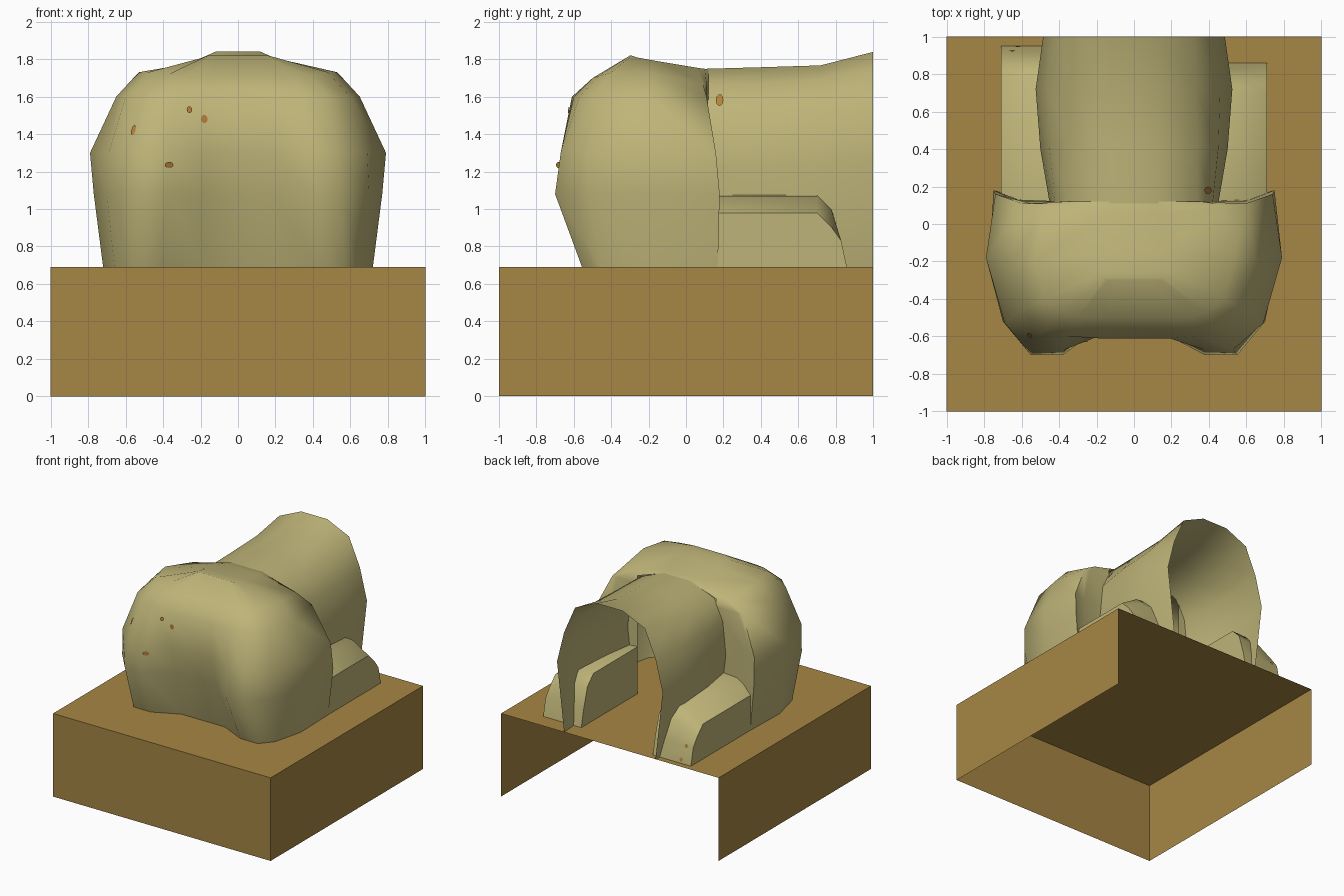
import bpy, bmesh, math
from mathutils import Vector
from mathutils.bvhtree import BVHTree

if "Cube" in bpy.data.objects:
    bpy.data.objects.remove(bpy.data.objects["Cube"])


def material(name, srgb):
    m = bpy.data.materials.new(name)
    m.diffuse_color = [((c / 255 + 0.055) / 1.055) ** 2.4 for c in srgb] + [1]
    m.use_nodes = True
    m.node_tree.nodes["Principled BSDF"].inputs["Base Color"].default_value = m.diffuse_color
    return m


BROWN = material("plinth brown", (166, 134, 67))
TAN = material("hide tan", (190, 180, 120))
RUST = material("spot rust", (182, 130, 58))


def make(name, verts, faces, mat, smooth=None):
    bm = bmesh.new()
    vs = [bm.verts.new(v) for v in verts]
    for f in faces:
        bm.faces.new([vs[i] for i in f])
    # point every shell outward
    bmesh.ops.recalc_face_normals(bm, faces=bm.faces)
    mid = sum((v.co for v in bm.verts), Vector()) / len(bm.verts)
    if sum(f.normal.dot(f.calc_center_median() - mid) * f.calc_area() for f in bm.faces) < 0:
        bmesh.ops.reverse_faces(bm, faces=bm.faces)
    me = bpy.data.meshes.new(name)
    bm.to_mesh(me)
    bm.free()
    ob = bpy.data.objects.new(name, me)
    bpy.context.collection.objects.link(ob)
    me.materials.append(mat)
    if smooth:
        bpy.ops.object.select_all(action='DESELECT')
        ob.select_set(True)
        bpy.context.view_layer.objects.active = ob
        bpy.ops.object.shade_smooth_by_angle(angle=math.radians(smooth))
    return ob


def loft(rings):
    """Vertices and quads between open rings of equal length."""
    n = len(rings[0])
    faces = [(r * n + i, r * n + i + 1, (r + 1) * n + i + 1, (r + 1) * n + i)
             for r in range(len(rings) - 1) for i in range(n - 1)]
    return [p for ring in rings for p in ring], faces


def mirrored(half):
    return half + [(-x, y, z) for x, y, z in reversed(half)]


# Plinth: open at the bottom and back
H = 0.69
make("plinth", [(x, y, z) for z in (0, H) for x, y in ((-1, -1), (1, -1), (1, 1), (-1, 1))],
     [(4, 5, 6, 7), (0, 1, 5, 4), (1, 2, 6, 5), (3, 0, 4, 7)], BROWN)

# Haunches: stacked contours, each from the back opening round to the front centre
levels = [
    (0.69, [(.36, .12), (.60, .13), (.71, .17), (.72, -.2), (.66, -.45), (.57, -.556), (.41, -.556), (.2, -.455)]),
    (1.08, [(.36, .12), (.62, .13), (.75, .18), (.77, -.18), (.70, -.52), (.55, -.70), (.38, -.70), (.19, -.56)]),
    (1.30, [(.36, .12), (.62, .12), (.74, .16), (.79, -.18), (.69, -.53), (.53, -.67), (.37, -.67), (.19, -.60)]),
    (1.60, [(.36, .12), (.55, .11), (.60, .11), (.65, -.20), (.60, -.46), (.48, -.57), (.35, -.60), (.19, -.61)]),
]
rings = [[(x, y, z) for x, y in pts] for z, pts in levels]
rings.append([(.36, .12, 1.67), (.43, .11, 1.67), (.48, .09, 1.67), (.53, -.2, 1.73),
              (.48, -.40, 1.73), (.39, -.47, 1.71), (.30, -.50, 1.70), (.15, -.50, 1.70)])
rings.append([(.13, .12, 1.75), (.14, .10, 1.75), (.15, .06, 1.755), (.18, -.15, 1.79),
              (.18, -.26, 1.81), (.16, -.29, 1.82), (.14, -.30, 1.82), (.10, -.30, 1.82)])
verts, faces = loft([mirrored(r) for r in rings])
n = len(rings[0]) * 2
top = len(verts) - n
for i in range(n // 2 - 1):
    faces.append((top + i, top + i + 1, top + n - 2 - i, top + n - 1 - i))
haunches = make("haunches", verts, faces, TAN, 65)

# Torso: arched tunnel running to the open back end
arches = [
    (0.11, [(.38, .69), (.45, 1.22), (.42, 1.50), (.34, 1.665), (.13, 1.75)]),
    (0.40, [(.42, .69), (.50, 1.24), (.45, 1.52), (.34, 1.67), (.13, 1.758)]),
    (0.72, [(.44, .69), (.525, 1.25), (.46, 1.53), (.33, 1.69), (.13, 1.768)]),
    (1.00, [(.42, .69), (.485, 1.26), (.42, 1.52), (.32, 1.75), (.12, 1.84)]),
]
verts, faces = loft([mirrored([(x, y, z) for x, z in a]) for y, a in arches])
torso = make("torso", verts, faces, TAN, 65)


# Lower legs: chamfered sections with a sloped closed foot end
def leg(name, side, end):
    outer = [(.71, H), (.71, .98), (.56, 1.07), (.36, 1.08), (.36, H)]
    secs = [(0.12, 0), (end - .16, 0), (end - .08, .08)]
    rs = [[(side * x, y, max(z - d, H) if z > H else z) for x, z in outer] for y, d in secs]
    rs.append([(side * x, end - (0.03 if z > H else 0), H + .14 if z > H else H) for x, z in outer])
    rs[2][0] = (side * .71, end - .04, H)
    v, f = loft(rs)
    base = len(v) - 5
    f.append(tuple(base + i for i in range(5)))
    return make(name, v, f, TAN, 50)


leg_r = leg("right_leg", 1, 0.86)
leg_l = leg("left_leg", -1, 0.95)


# Spots: thin elliptical plates cast onto the hide
def spot(name, target, origin, direction, width, height):
    me = target.data
    tree = BVHTree.FromPolygons([v.co for v in me.vertices], [p.vertices for p in me.polygons])
    hit, nor, _, _ = tree.ray_cast(Vector(origin), Vector(direction))
    if hit is None:
        return
    d = Vector(direction)
    if nor.dot(d) > 0:
        nor = -nor
    u = Vector((0, 0, 1)).cross(nor).normalized()
    w = nor.cross(u)
    pts = [hit + nor * 0.005 + u * (width * math.cos(a)) + w * (height * math.sin(a))
           for a in (math.tau * i / 10 for i in range(10))]
    make(name, pts, [tuple(range(10))], RUST)


for i, (x, z, w, h) in enumerate([(-.555, 1.42, .015, .03), (-.26, 1.53, .015, .018), (-.18, 1.48, .018, .022),
                                  (.23, 1.48, .018, .022), (-.37, 1.235, .026, .017)]):
    spot(f"front_spot_{i}", haunches, (x, -2, z), (0, 1, 0), w, h)
spot("side_spot", torso, (2, .18, 1.58), (-1, 0, 0), .02, .037)
for i, (x, z) in enumerate([(-.65, .83), (-.62, .72)]):
    spot(f"foot_spot_{i}", leg_l, (x, 2, z), (0, -1, 0), .015, .015)
